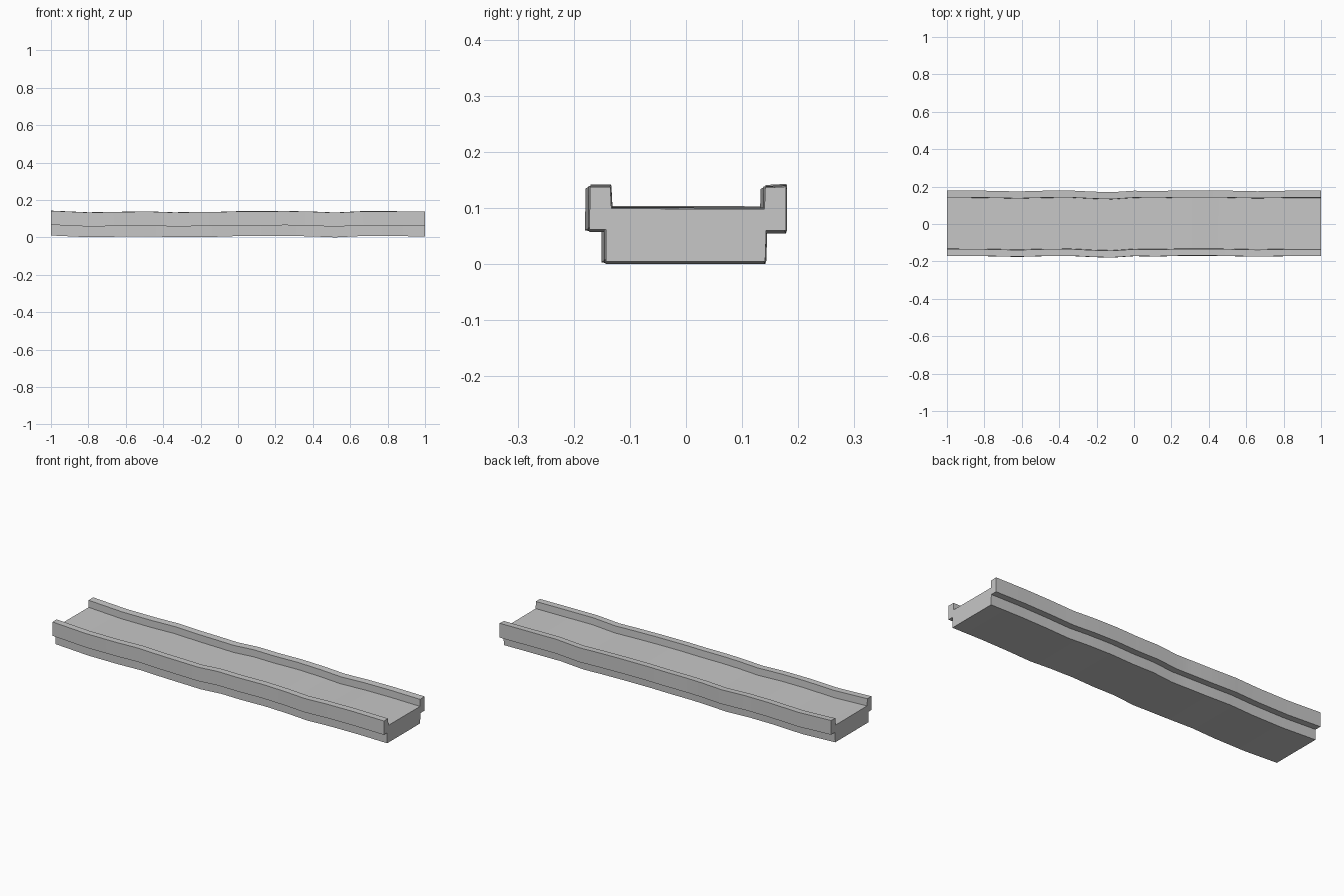
import bpy
import bmesh
import math

cube = bpy.data.objects.get("Cube")
if cube:
    bpy.data.objects.remove(cube, do_unlink=True)

# Plain stone grey
stone = bpy.data.materials.new("stone_grey")
stone.use_nodes = True
grey = (0.57, 0.57, 0.57, 1)
stone.diffuse_color = grey
bsdf = stone.node_tree.nodes["Principled BSDF"]
bsdf.inputs["Base Color"].default_value = grey
bsdf.inputs["Roughness"].default_value = 0.9

# Channel cross-section (y, z): narrow base, overhanging curbs, sunken floor
profile = [(-0.143, 0.006), (0.141, 0.006), (0.143, 0.061), (0.178, 0.061),
           (0.178, 0.139), (0.141, 0.137), (0.140, 0.099), (-0.133, 0.100),
           (-0.135, 0.138), (-0.171, 0.138), (-0.172, 0.063), (-0.143, 0.063)]

# Uneven stations along the length: x, sideways drift, vertical drift
stations = [(-1.0, 0.001, 0.004), (-0.8, 0.000, -0.005), (-0.62, -0.004, -0.002),
            (-0.48, 0.000, 0.000), (-0.34, 0.001, -0.005), (-0.22, -0.005, -0.003),
            (-0.12, -0.008, -0.003), (0.0, 0.000, 0.001), (0.12, -0.002, 0.001),
            (0.26, 0.002, 0.002), (0.4, 0.002, -0.001), (0.52, 0.000, -0.006),
            (0.66, -0.003, 0.001), (0.82, 0.000, 0.001), (1.0, 0.000, -0.001)]

# Sweep the section through the stations and cap the ends
bm = bmesh.new()
rings = [[bm.verts.new((x, y + dy, z + dz)) for y, z in profile]
         for x, dy, dz in stations]
count = len(profile)
for a, b in zip(rings, rings[1:]):
    for i in range(count):
        j = (i + 1) % count
        bm.faces.new((a[i], a[j], b[j], b[i]))
bm.faces.new(rings[0])
bm.faces.new(rings[-1])
bmesh.ops.recalc_face_normals(bm, faces=bm.faces)

mesh = bpy.data.meshes.new("stone_channel")
bm.to_mesh(mesh)
bm.free()
mesh.materials.append(stone)
channel = bpy.data.objects.new("stone_channel", mesh)
bpy.context.collection.objects.link(channel)

# Soft rolling surfaces with crisp corners
bpy.ops.object.select_all(action="DESELECT")
channel.select_set(True)
bpy.context.view_layer.objects.active = channel
bpy.ops.object.shade_smooth_by_angle(angle=math.radians(30))
